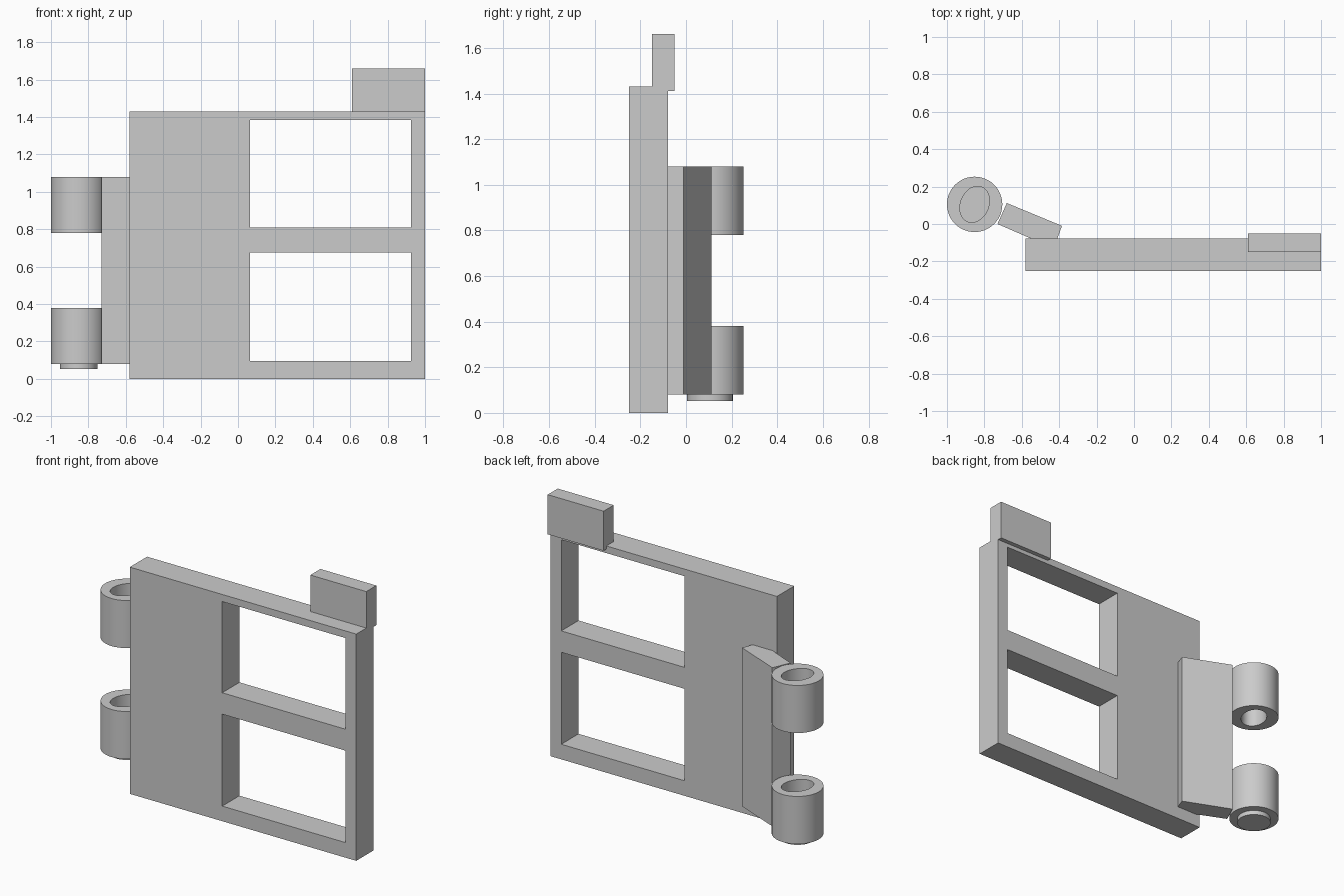
import bpy
import bmesh
from math import cos, sin, pi, atan2, radians
from mathutils import Matrix, Vector

cube = bpy.data.objects.get("Cube")
if cube:
    bpy.data.objects.remove(cube, do_unlink=True)

GREY = (0.6, 0.6, 0.6, 1)
mat = bpy.data.materials.new("light grey")
mat.use_nodes = True
mat.diffuse_color = GREY
mat.node_tree.nodes["Principled BSDF"].inputs["Base Color"].default_value = GREY


def finish(name, bm, smooth=False):
    bmesh.ops.recalc_face_normals(bm, faces=bm.faces[:])
    mesh = bpy.data.meshes.new(name)
    bm.to_mesh(mesh)
    bm.free()
    mesh.materials.append(mat)
    obj = bpy.data.objects.new(name, mesh)
    bpy.context.collection.objects.link(obj)
    if smooth:
        bpy.ops.object.select_all(action='DESELECT')
        obj.select_set(True)
        bpy.context.view_layer.objects.active = obj
        bpy.ops.object.shade_smooth_by_angle(angle=radians(35))
    return obj


def extrude(bm, offset):
    ext = bmesh.ops.extrude_face_region(bm, geom=bm.faces[:])
    verts = [g for g in ext["geom"] if isinstance(g, bmesh.types.BMVert)]
    bmesh.ops.translate(bm, verts=verts, vec=offset)


def prism(name, outline, z0, z1):
    bm = bmesh.new()
    bm.faces.new([bm.verts.new((x, y, z0)) for x, y in outline])
    extrude(bm, (0, 0, z1 - z0))
    return finish(name, bm)


# Door panel: a grid of cells with two window openings left out
xs = [-0.58, 0.065, 0.925, 1.0]
zs = [0, 0.095, 0.675, 0.81, 1.385, 1.43]
bm = bmesh.new()
grid = [[bm.verts.new((x, -0.25, z)) for z in zs] for x in xs]
for i in range(len(xs) - 1):
    for j in range(len(zs) - 1):
        if i == 1 and j in (1, 3):
            continue
        bm.faces.new((grid[i][j], grid[i + 1][j],
                      grid[i + 1][j + 1], grid[i][j + 1]))
extrude(bm, (0, 0.172, 0))
finish("door_panel", bm)

# Latch tab on the top corner
prism("latch_tab", [(0.61, -0.15), (1, -0.15), (1, -0.05), (0.61, -0.05)],
      1.41, 1.66)

# Slanted plate joining the panel to the hinge rings
prism("hinge_plate", [(-0.73, 0), (-0.55, -0.078), (-0.41, -0.078),
                      (-0.385, -0.01), (-0.68, 0.112)], 0.08, 1.08)

# Hinge rings, with an oval hole whose long axis is square to the plate
CENTRE = Vector((-0.852, 0.105, 0))
TILT = Matrix.Rotation(atan2(-0.122, 0.295), 4, 'Z')
SEGMENTS = 48


def loop(bm, rx, ry, z):
    points = [TILT @ Vector((rx * cos(2 * pi * k / SEGMENTS),
                             ry * sin(2 * pi * k / SEGMENTS), z))
              for k in range(SEGMENTS)]
    return [bm.verts.new(p + CENTRE) for p in points]


def hinge_ring(name, z0, z1):
    bm = bmesh.new()
    loops = [loop(bm, 0.148, 0.148, z0), loop(bm, 0.148, 0.148, z1),
             loop(bm, 0.075, 0.1, z1), loop(bm, 0.075, 0.1, z0)]
    for a, b in zip(loops, loops[1:] + loops[:1]):
        for k in range(SEGMENTS):
            n = (k + 1) % SEGMENTS
            bm.faces.new((a[k], a[n], b[n], b[k]))
    finish(name, bm, smooth=True)


hinge_ring("upper_hinge_ring", 0.78, 1.08)
hinge_ring("lower_hinge_ring", 0.08, 0.38)

# Round pin closing the lower ring
bm = bmesh.new()
bm.faces.new(loop(bm, 0.1, 0.1, 0.052))
extrude(bm, (0, 0, 0.03))
finish("hinge_pin", bm, smooth=True)
